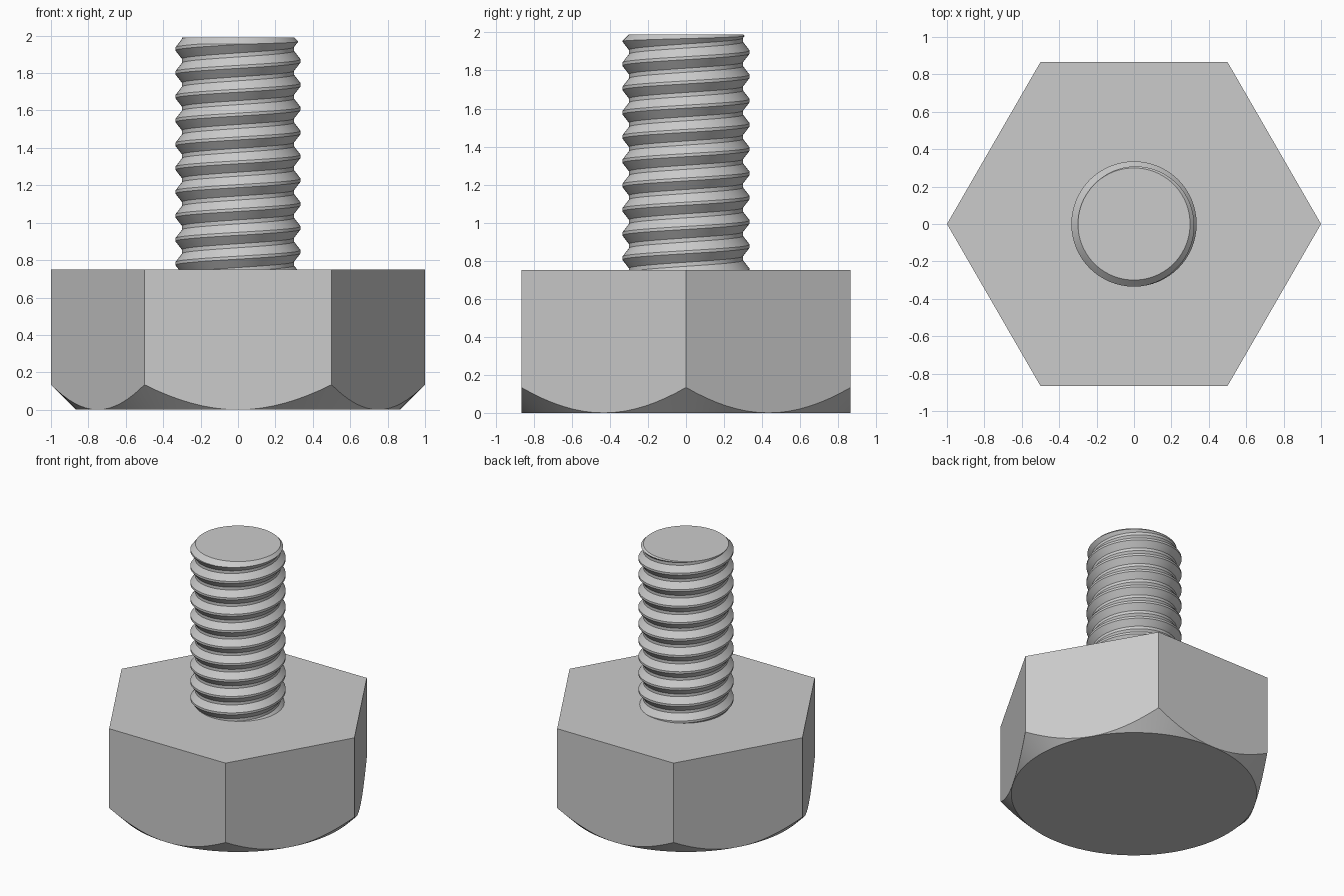
import bpy, bmesh, math
from mathutils import Vector

if "Cube" in bpy.data.objects:
    bpy.data.objects.remove(bpy.data.objects["Cube"])

HEAD_H, TOP = 0.75, 1.99
FLAT = math.sqrt(3) / 2            # distance from axis to a flat side
CREST, ROOT = 0.335, 0.30          # thread radii
PITCH, PHASE = 0.1275, 1.355       # thread pitch, crest height at angle 0

steel = bpy.data.materials.new("grey steel")
steel.diffuse_color = (0.6, 0.6, 0.6, 1)
steel.use_nodes = True
steel.node_tree.nodes["Principled BSDF"].inputs["Base Color"].default_value = steel.diffuse_color


def finish(name, bm):
    bmesh.ops.remove_doubles(bm, verts=bm.verts, dist=1e-5)
    bmesh.ops.recalc_face_normals(bm, faces=bm.faces)
    mesh = bpy.data.meshes.new(name)
    bm.to_mesh(mesh)
    bm.free()
    ob = bpy.data.objects.new(name, mesh)
    bpy.context.collection.objects.link(ob)
    mesh.materials.append(steel)
    return ob


def smooth(ob, angle):
    bpy.ops.object.select_all(action='DESELECT')
    ob.select_set(True)
    bpy.context.view_layer.objects.active = ob
    bpy.ops.object.shade_smooth_by_angle(angle=math.radians(angle))


# Hexagonal head, lower corners turned off by a 45 degree cone
bm = bmesh.new()
STEPS = 16
arc, rim, corners = [], [], []
for side in range(6):
    a = Vector((math.cos(side * math.pi / 3), math.sin(side * math.pi / 3), 0))
    b = Vector((math.cos((side + 1) * math.pi / 3), math.sin((side + 1) * math.pi / 3), 0))
    corners.append(bm.verts.new((a.x, a.y, HEAD_H)))
    for i in range(STEPS):
        p = a.lerp(b, i / STEPS)
        r = p.length
        arc.append(bm.verts.new((p.x, p.y, r - FLAT)))
        rim.append(bm.verts.new((p.x / r * FLAT, p.y / r * FLAT, 0)))
n = len(arc)
bm.faces.new(corners)
bm.faces.new(rim)
for side in range(6):
    low = [arc[(side * STEPS + i) % n] for i in range(STEPS + 1)]
    bm.faces.new(low + [corners[(side + 1) % 6], corners[side]])
for i in range(n):
    k = (i + 1) % n
    bm.faces.new((arc[i], rim[i], rim[k], arc[k]))
smooth(finish("hex_head", bm), 20)

# Threaded shank: a trapezoid profile wound as a right-handed helix
SEG, TURNS = 64, 14
profile = [(-0.008, CREST), (0.008, CREST), (0.053, ROOT), (PITCH - 0.053, ROOT)]
K = len(profile)
bm = bmesh.new()
cols = []
for i in range(SEG):
    t = 2 * math.pi * i / SEG
    col = []
    for turn in range(TURNS):
        for dz, r in profile:
            z = PHASE + dz + PITCH * (turn - TURNS / 2 + i / SEG)
            col.append(bm.verts.new((r * math.cos(t), r * math.sin(t), z)))
    cols.append(col)
M = K * TURNS
for i in range(SEG):
    for j in range(M - 1):
        if i < SEG - 1:
            bm.faces.new((cols[i][j], cols[i + 1][j], cols[i + 1][j + 1], cols[i][j + 1]))
        elif j + 1 + K < M:
            bm.faces.new((cols[i][j], cols[0][j + K], cols[0][j + K + 1], cols[i][j + 1]))
# Close both stepped ends with fans to the axis
open_edges = [e for e in bm.edges if e.is_boundary]
for sign in (-1, 1):
    centre = bm.verts.new((0, 0, PHASE + sign * PITCH * TURNS / 2))
    for e in open_edges:
        if (e.verts[0].co.z - PHASE) * sign > 0:
            bm.faces.new((e.verts[0], e.verts[1], centre))
shank = finish("threaded_shank", bm)

# Chamfered cylinder that trims the shank to length
bm = bmesh.new()
rings = []
for r, z in ((0.4, HEAD_H - 0.02), (0.4, TOP - 0.1), (ROOT, TOP)):
    rings.append([bm.verts.new((r * math.cos(2 * math.pi * (i + 0.5) / SEG),
                                r * math.sin(2 * math.pi * (i + 0.5) / SEG), z))
                  for i in range(SEG)])
bm.faces.new(rings[0])
bm.faces.new(rings[2])
for lo, hi in zip(rings, rings[1:]):
    for i in range(SEG):
        k = (i + 1) % SEG
        bm.faces.new((lo[i], lo[k], hi[k], hi[i]))
trimmer = finish("shank_trimmer", bm)
trimmer.hide_render = True

mod = shank.modifiers.new("trim", 'BOOLEAN')
mod.operation, mod.solver, mod.object = 'INTERSECT', 'EXACT', trimmer
bpy.context.view_layer.objects.active = shank
bpy.ops.object.modifier_apply(modifier=mod.name)
bpy.data.objects.remove(trimmer)
smooth(shank, 25)
